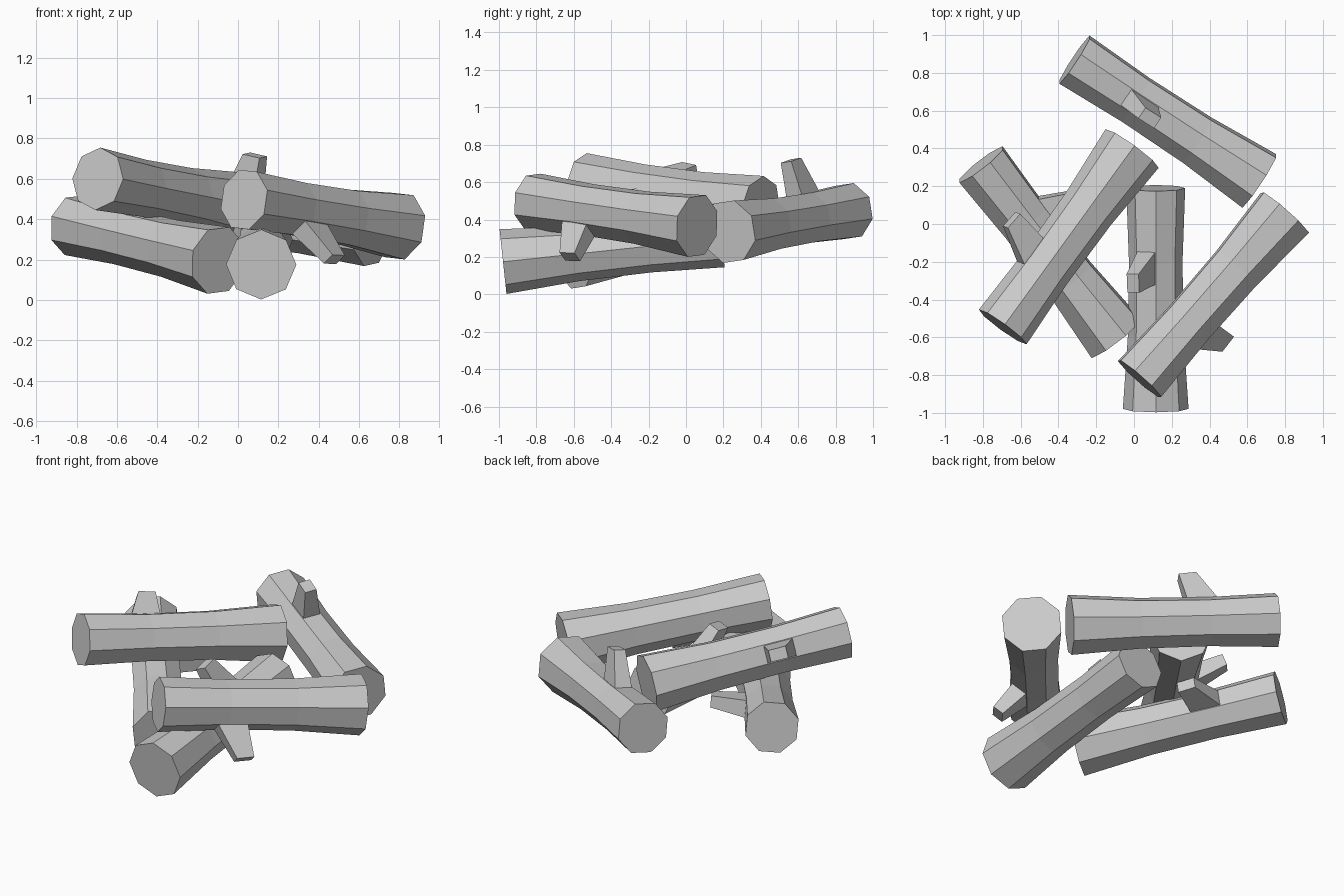
import bpy, bmesh, math
from mathutils import Vector, Matrix

if "Cube" in bpy.data.objects:
    bpy.data.objects.remove(bpy.data.objects["Cube"])

LENGTH = 1.175
# distance from the thin end, radius
RINGS = [(0, .156), (.39, .142), (.78, .147), (LENGTH, .174)]


def ring(bm, pts):
    return [bm.verts.new(p) for p in pts]


def loft(bm, rings):
    # skin consecutive rings and cap both ends
    for a, b in zip(rings, rings[1:]):
        n = len(a)
        for i in range(n):
            bm.faces.new((a[i], a[(i + 1) % n], b[(i + 1) % n], b[i]))
    bm.faces.new(rings[0][::-1])
    bm.faces.new(rings[-1])


def log_mesh():
    bm = bmesh.new()
    # eight-sided trunk along local x, waisted in the middle
    trunk = []
    for x, r in RINGS:
        angles = [math.radians(22.5 + 45 * i) for i in range(8)]
        trunk.append(ring(bm, [(x, r * math.cos(a), r * math.sin(a)) for a in angles]))
    loft(bm, trunk)
    # tapered branch stub on local +z, leaning to the thick end
    stub = []
    for x0, x1, w, z in [(.30, .49, .055, .08), (.425, .525, .034, .325)]:
        stub.append(ring(bm, [(x0, -w, z), (x1, -w, z - .01), (x1, w, z - .01), (x0, w, z)]))
    loft(bm, stub)
    bmesh.ops.recalc_face_normals(bm, faces=bm.faces)
    me = bpy.data.meshes.new("log")
    bm.to_mesh(me)
    bm.free()
    return me


mesh = log_mesh()

# name, thin end, thick end, direction of the stub
LOGS = [
    ("log_bottom_front", (.115, .19, .30), (.115, -.98, .175), (-.12, 0, .297)),
    ("log_bottom_left", (-.81, .315, .37), (-.095, -.605, .195), (.23, .18, .03)),
    ("log_top_left", (-.695, -.545, .60), (-.01, .40, .46), (-.235, .17, .125)),
    ("log_top_right", (.03, -.82, .497), (.80, .06, .365), (.14, -.14, -.235)),
    ("log_back", (-.315, .87, .445), (.66, .23, .335), (-.02, -.035, .325)),
]

for name, thin, thick, stub_dir in LOGS:
    p = Vector(thin)
    x = (Vector(thick) - p).normalized()
    z = Vector(stub_dir)
    z = (z - x * z.dot(x)).normalized()
    y = z.cross(x)
    ob = bpy.data.objects.new(name, mesh)
    bpy.context.collection.objects.link(ob)
    ob.matrix_world = Matrix.Translation(p) @ Matrix((x, y, z)).transposed().to_4x4()
